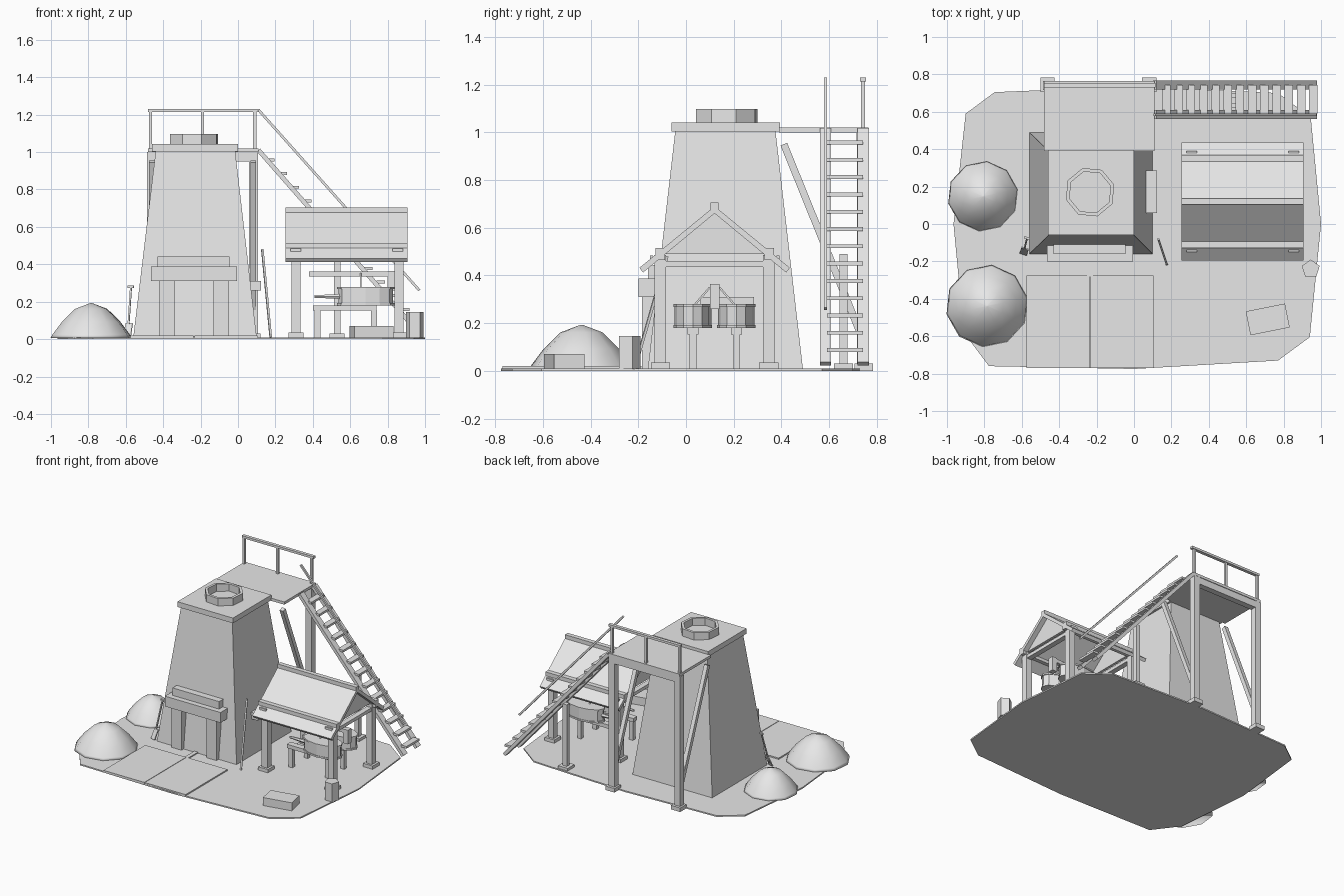
import bpy, bmesh, math
from mathutils import Vector, Matrix

old = bpy.data.objects.get("Cube")
if old:
    bpy.data.objects.remove(old, do_unlink=True)

grey = bpy.data.materials.new("plain grey")
grey.use_nodes = True
colour = (0.8, 0.8, 0.8, 1)
grey.diffuse_color = colour
grey.node_tree.nodes["Principled BSDF"].inputs["Base Color"].default_value = colour


def finish(name, bm, smooth=False):
    bmesh.ops.recalc_face_normals(bm, faces=bm.faces)
    mesh = bpy.data.meshes.new(name)
    bm.to_mesh(mesh)
    bm.free()
    mesh.materials.append(grey)
    for f in mesh.polygons:
        f.use_smooth = smooth
    ob = bpy.data.objects.new(name, mesh)
    bpy.context.collection.objects.link(ob)
    return ob


def box(name, x, y, z, turn=0):
    """Box from (min, max) ranges, optionally turned about its own z axis."""
    bm = bmesh.new()
    mid = Vector([(a + b) / 2 for a, b in (x, y, z)])
    size = [b - a for a, b in (x, y, z)]
    m = Matrix.Translation(mid) @ Matrix.Rotation(turn, 4, 'Z') @ Matrix.Diagonal((*size, 1))
    bmesh.ops.create_cube(bm, size=1, matrix=m)
    return finish(name, bm)


def pillar(name, x, y, half, z0, z1):
    return box(name, (x - half, x + half), (y - half, y + half), (z0, z1))


def bar(name, a, b, across, thick):
    """Beam between two points; 'across' is the width in the level direction."""
    a, b = Vector(a), Vector(b)
    d = (b - a).normalized()
    side = d.cross(Vector((0, 0, 1))).normalized()
    m = Matrix((side, d.cross(side), d)).transposed().to_4x4()
    m = Matrix.Translation((a + b) / 2) @ m @ Matrix.Diagonal((across, thick, (b - a).length, 1))
    bm = bmesh.new()
    bmesh.ops.create_cube(bm, size=1, matrix=m)
    return finish(name, bm)


def loft(name, rings, caps=True, closed=False, smooth=False):
    """Skin a list of equal-length point rings."""
    bm = bmesh.new()
    loops = [[bm.verts.new(p) for p in r] for r in rings]
    n = len(loops[0])
    pairs = list(zip(loops, loops[1:])) + ([(loops[-1], loops[0])] if closed else [])
    for lo, hi in pairs:
        for i in range(n):
            j = (i + 1) % n
            bm.faces.new((lo[i], lo[j], hi[j], hi[i]))
    if caps and not closed:
        bm.faces.new(loops[0])
        bm.faces.new(loops[-1])
    return finish(name, bm, smooth)


def ring(cx, cy, rx, ry, z, n, start=0.0):
    return [(cx + rx * math.cos(start + math.tau * i / n),
             cy + ry * math.sin(start + math.tau * i / n), z) for i in range(n)]


def rect(x0, x1, y0, y1, z):
    return [(x0, y0, z), (x1, y0, z), (x1, y1, z), (x0, y1, z)]


# Ground slab and casting floor
outline = [(1, 0), (.945, .57), (.77, .7), (0, .735), (-.745, .705), (-.9, .59),
           (-.965, 0), (-.91, -.58), (-.775, -.76), (0, -.775), (.77, -.73), (.94, -.605)]
loft("ground", [[(x, y, z) for x, y in outline] for z in (0, .01)])
for name, x in (("casting_floor_right", (-.575, -.237)), ("casting_floor_left", (-.233, .105))):
    box(name, x, (-.77, -.275), (.008, .02))
box("runner_channel", (-.25, -.22), (-.28, -.15), (.008, .018))

# Furnace stack with cap and open mouth
loft("furnace_stack", [rect(-.56, .10, -.16, .49, .008), rect(-.44, -.015, -.045, .375, 1.005)])
box("furnace_cap", (-.46, 0), (-.06, .395), (1.003, 1.042))
mouth = [(.135, 1.042), (.135, 1.097), (.115, 1.097), (.115, 1.042)]
loft("furnace_mouth", [ring(-.235, .17, r, r, z, 8, .3) for r, z in mouth], closed=True)

# Hearth arch on the front
for name, x in (("hearth_jamb_right", -.38), ("hearth_jamb_left", -.09)):
    box(name, (x - .042, x + .042), (-.185, -.08), (.008, .315))
box("hearth_lintel", (-.465, -.005), (-.2, -.08), (.31, .387))
box("hearth_upper_course", (-.43, -.045), (-.16, -.06), (.387, .443))
box("air_inlet_block", (.04, .122), (.06, .285), (.26, .31))

# Loading platform with posts, braces and railing
box("platform_deck", (-.48, .11), (.39, .765), (1, 1.02))
box("platform_beam", (-.48, .105), (.715, .76), (.95, 1))
for x in (-.462, .082):
    pillar("platform_post", x, .74, .024, .02, 1)
    pillar("platform_foot", x, .745, .038, 0, .03)
    bar("platform_brace", (x, .41, .95), (x, .73, .16), .03, .03)
for x in (-.468, -.19, .09):
    pillar("railing_post", x, .742, .009, 1.02, 1.22)
box("railing_top", (-.48, .115), (.73, .754), (1.213, 1.23))

# Stairs
for y in (.585, .743):
    bar("stair_stringer", (.11, y, 1.01), (.97, y, .03), .047, .024)
for i in range(13):
    x, z = .173 + .0655 * i, .957 - .0725 * i
    box("stair_tread", (x - .023, x + .023), (.59, .742), (z - .008, z + .008))
bar("stair_handrail", (.11, .585, 1.225), (.97, .585, .26), .014, .014)
pillar("stair_support", .53, .66, .017, .01, .49)
pillar("stair_support_foot", .53, .66, .04, 0, .03)

# Bellows shed: posts, roof, gables
ridge_y = .12
for x in (.31, .86):
    for y in (-.107, .347):
        pillar("shed_post", x, y, .024, .01, .485)
        pillar("shed_foot", x, y, .04, 0, .035)
    box("shed_tie_beam", (x - .02, x + .02), (-.13, .37), (.435, .46))
    gable = [(-.1, .49), (.34, .49), (ridge_y, .67)]
    loft("shed_gable", [[(x + dx, y, z) for y, z in gable] for dx in (-.01, .01)])
for s in (-1, 1):
    slope = [(0, .69), (.315, .432), (.3, .412), (0, .66)]
    loft("roof_slope", [[(x, ridge_y + s * y, z) for y, z in slope] for x in (.255, .907)])
    y = ridge_y + s * .228
    box("roof_batten", (.255, .907), (y - .02, y + .02), (.465, .515))
    for x in (.31, .855):
        y = ridge_y + s * .265
        box("roof_peg", (x - .028, x + .028), (y - .006, y + .006), (.45, .484))
box("roof_ridge", (.255, .907), (ridge_y - .017, ridge_y + .017), (.66, .705))

# Twin bellows on a trestle, with rocker beam
for s in (-1, 1):
    y = ridge_y + s * .091
    profile = [(1, .18), (1, .192), (.95, .192), (.95, .268), (1, .268), (1, .28)]
    loft("bellows", [ring(.683, y, .153 * k, .081 * k, z, 12) for k, z in profile])
    loft("bellows_nozzle", [[(x, y + r * math.cos(a), .228 + r * math.sin(a))
         for a in [math.tau * i / 6 for i in range(6)]] for x, r in ((.41, .008), (.55, .015))])
    box("trestle_rail", (.40, .74), (y - .023, y + .023), (.152, .18))
    for x in (.425, .727):
        pillar("trestle_leg", x, y, .015, .01, .155)
    bar("bellows_rod", (.655, ridge_y + s * .02, .35), (.655, ridge_y + s * .085, .275), .008, .008)
box("rocker_beam", (.38, .84), (.105, .135), (.335, .362))
pillar("rocker_post", .82, ridge_y, .02, .26, .365)

# Ore and charcoal heaps
for name, x, y, r, h in (("heap_back", -.807, .148, .19, .165), ("heap_front", -.785, -.438, .222, .187)):
    steps = [(1, 0), (.95, .1), (.72, .46), (.4, .83), (.02, 1)]
    loft(name, [ring(x, y, r * k, r * k, .006 + h * t, 10, .2) for k, t in steps], smooth=True)

# Loose things: crate, bucket, iron bar, shovel
box("crate", (.608, .822), (-.575, -.445), (.008, .07), .197)
loft("bucket", [ring(.945, -.24, .05, .05, z, 5, math.pi / 2) for z in (.008, .145)])
bar("iron_bar", (.175, -.215, .01), (.13, -.08, .48), .011, .011)
bar("shovel_handle", (-.588, -.145, .04), (-.572, -.075, .28), .009, .009)
bar("shovel_blade", (-.592, -.16, .015), (-.582, -.13, .085), .04, .008)
bar("shovel_grip", (-.588, -.07, .28), (-.558, -.08, .28), .012, .012)
